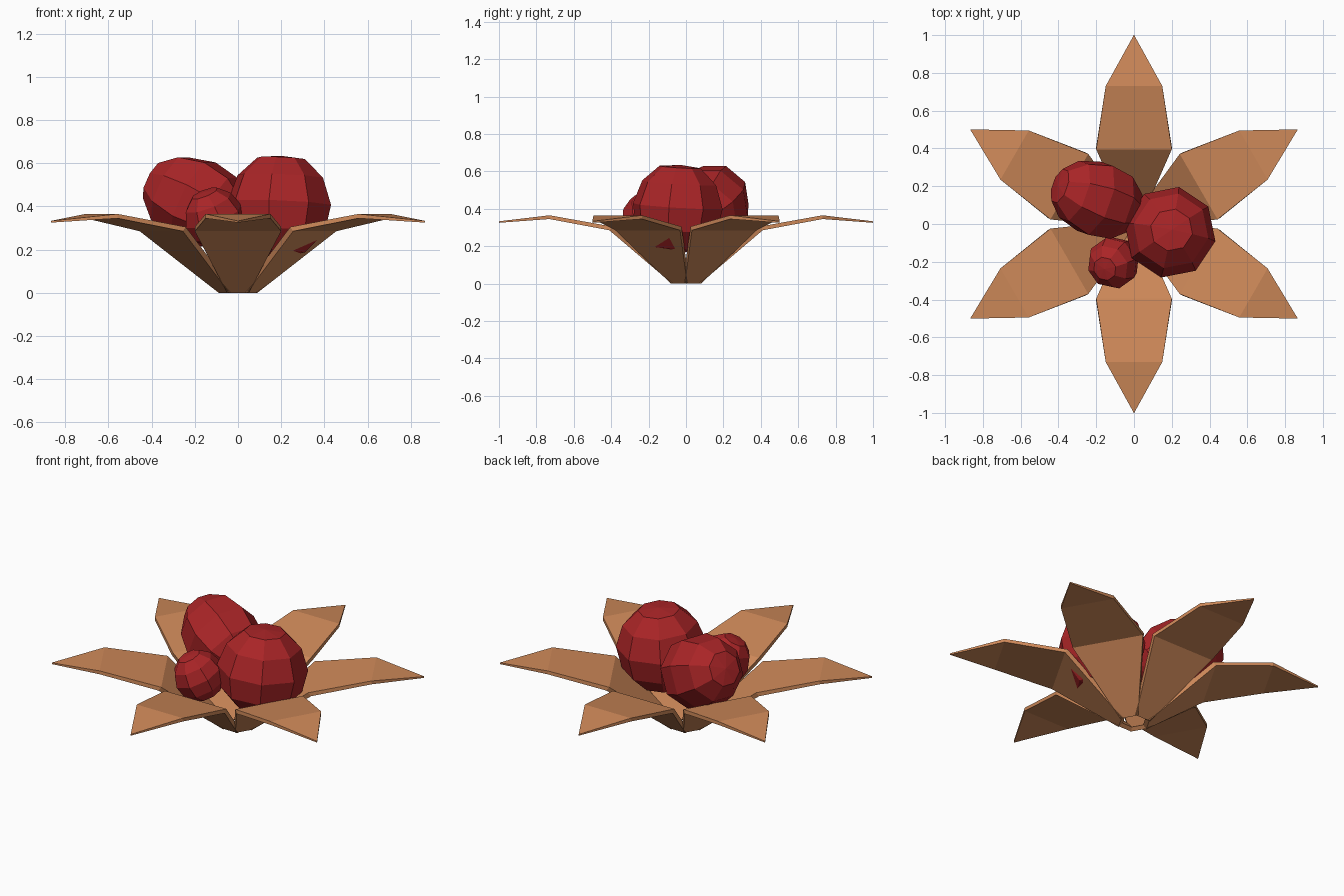
import bpy, bmesh, math
from mathutils import Vector, Matrix

cube = bpy.data.objects.get("Cube")
if cube:
    bpy.data.objects.remove(cube, do_unlink=True)


def material(name, rgb):
    m = bpy.data.materials.new(name)
    m.use_nodes = True
    m.diffuse_color = (*rgb, 1)
    bsdf = m.node_tree.nodes["Principled BSDF"]
    bsdf.inputs["Base Color"].default_value = (*rgb, 1)
    bsdf.inputs["Roughness"].default_value = 0.8
    return m


petal_tan = material("petal tan", (0.62, 0.25, 0.1))
berry_red = material("berry red", (0.4, 0.018, 0.02))


def mesh_from(bm, name, mat):
    bmesh.ops.recalc_face_normals(bm, faces=bm.faces)
    mesh = bpy.data.meshes.new(name)
    bm.to_mesh(mesh)
    bm.free()
    mesh.materials.append(mat)
    return mesh


def add_object(name, mesh, matrix):
    obj = bpy.data.objects.new(name, mesh)
    bpy.context.collection.objects.link(obj)
    obj.matrix_world = matrix
    return obj


def petal_mesh():
    # Stations: radius, half width, underside height, offset to the upper skin
    stations = [(0.075, 0.05, 0, -0.02, 0.015),
                (0.41, 0.2, 0.285, -0.015, 0.02),
                (0.73, 0.15, 0.345, 0, 0.02),
                (1, 0.001, 0.325, 0, 0.008)]
    bm = bmesh.new()
    loops = []
    for r, w, z, dr, dz in stations:
        corners = [(r, -w, z), (r, w, z), (r + dr, w, z + dz), (r + dr, -w, z + dz)]
        loops.append([bm.verts.new(c) for c in corners])
    for a, b in zip(loops, loops[1:]):
        for i in range(4):
            j = (i + 1) % 4
            bm.faces.new((a[i], a[j], b[j], b[i]))
    bm.faces.new(loops[0])
    bm.faces.new(loops[-1])
    return mesh_from(bm, "petal", petal_tan)


def berry_mesh(sides=8):
    # Faceted ball: radius and height of each ring, with a point at both poles
    rings = [(0.47, 0.95), (0.84, 0.6), (1.02, 0.08), (0.92, -0.45), (0.55, -0.85)]
    bm = bmesh.new()
    loops = []
    for r, z in rings:
        angles = [math.tau * (i + 0.5) / sides for i in range(sides)]
        loops.append([bm.verts.new((r * math.cos(a), r * math.sin(a), z)) for a in angles])
    top, bottom = bm.verts.new((0, 0, 1)), bm.verts.new((0, 0, -1))
    for i in range(sides):
        j = (i + 1) % sides
        for a, b in zip(loops, loops[1:]):
            bm.faces.new((a[i], a[j], b[j], b[i]))
        bm.faces.new((top, loops[0][i], loops[0][j]))
        bm.faces.new((bottom, loops[-1][j], loops[-1][i]))
    return mesh_from(bm, "berry", berry_red)


# Six petals around the centre
petal = petal_mesh()
for k in range(6):
    add_object(f"petal_{k + 1}", petal, Matrix.Rotation(math.radians(30 + 60 * k), 4, "Z"))

# Three berries: centre, pole direction, width radius, pole radius
berry = berry_mesh()
for name, centre, axis, width, length in [
        ("large_berry", (0.19, -0.045, 0.395), (0.04, 0.06, 1), 0.24, 0.24),
        ("long_berry", (-0.19, 0.13, 0.42), (-0.85, 0.3, 0.42), 0.205, 0.25),
        ("small_berry", (-0.11, -0.205, 0.345), (-0.35, -0.25, 0.9), 0.137, 0.135)]:
    turn = Vector(axis).to_track_quat("Z", "Y").to_matrix().to_4x4()
    add_object(name, berry,
               Matrix.Translation(centre) @ turn @ Matrix.Diagonal((width, width, length, 1)))
